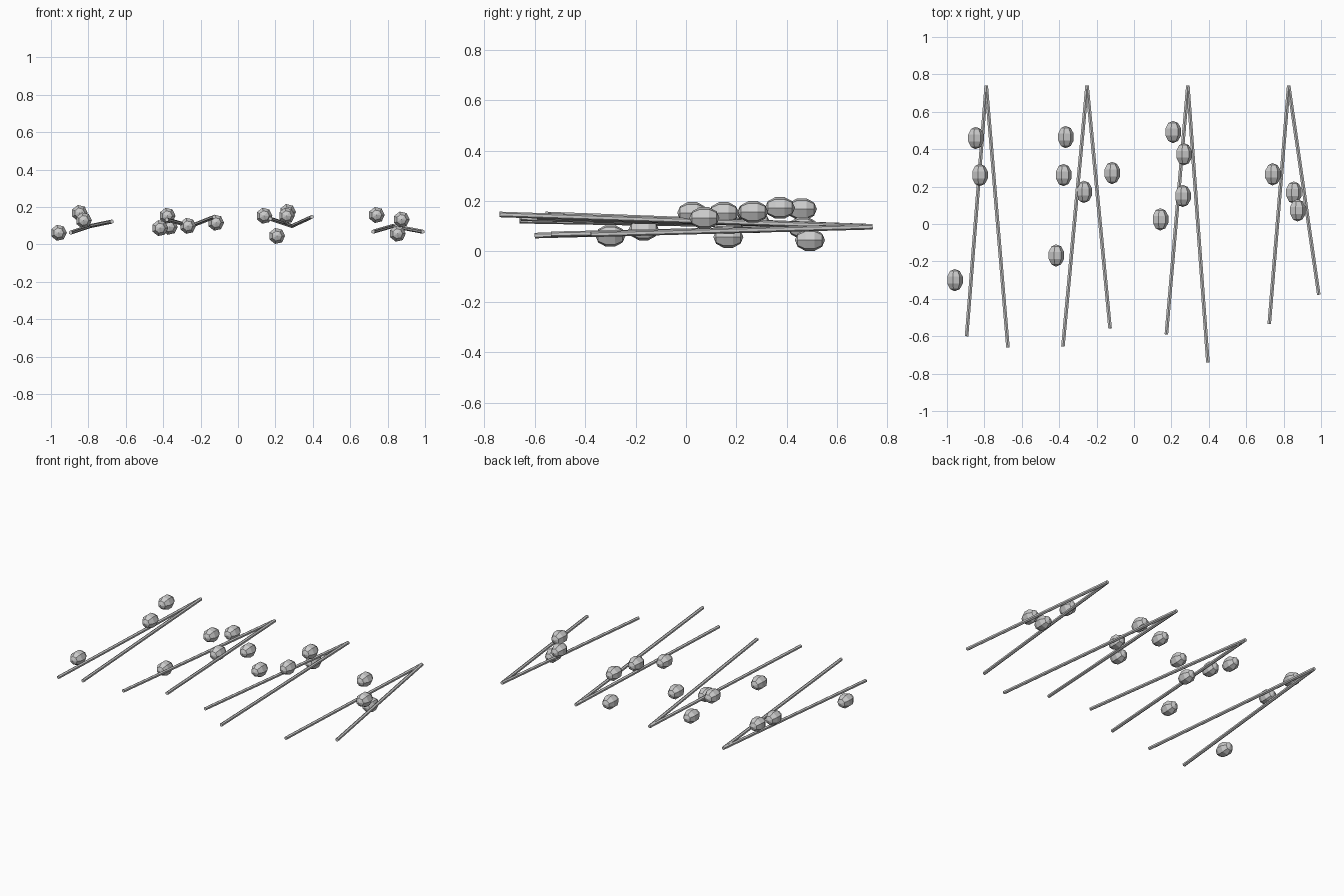
import bpy, bmesh, math
from mathutils import Vector, Matrix

cube = bpy.data.objects.get("Cube")
if cube:
    bpy.data.objects.remove(cube)

colour = (0.6, 0.6, 0.6, 1)
grey = bpy.data.materials.new("light grey")
grey.use_nodes = True
grey.diffuse_color = colour
grey.node_tree.nodes["Principled BSDF"].inputs["Base Color"].default_value = colour


def finish(name, bm):
    mesh = bpy.data.meshes.new(name)
    bm.to_mesh(mesh)
    bm.free()
    mesh.materials.append(grey)
    bpy.context.collection.objects.link(bpy.data.objects.new(name, mesh))


def rod(name, start, end, radius=0.011):
    start, end = Vector(start), Vector(end)
    axis = end - start
    turn = axis.to_track_quat('Z', 'Y').to_matrix().to_4x4()
    bm = bmesh.new()
    bmesh.ops.create_cone(bm, cap_ends=True, segments=6, radius1=radius, radius2=radius,
                          depth=axis.length, matrix=Matrix.Translation((start + end) / 2) @ turn)
    finish(name, bm)


def pebble(name, centre):
    # Faceted ball with its poles along y, stretched front to back
    bm = bmesh.new()
    bmesh.ops.create_uvsphere(bm, u_segments=7, v_segments=5, radius=0.046)
    shape = (Matrix.Translation(centre) @ Matrix.Diagonal((1, 1.3, 1, 1))
             @ Matrix.Rotation(math.radians(90), 4, 'X')
             @ Matrix.Rotation(math.radians(-90), 4, 'Z'))
    bmesh.ops.transform(bm, matrix=shape, verts=bm.verts)
    finish(name, bm)


# Each group: shared tip x, the two rod ends, and the pebbles around them
groups = [
    (-0.79, [(-0.895, -0.6, 0.063), (-0.674, -0.66, 0.122)],
     [(-0.847, 0.46, 0.168), (-0.825, 0.262, 0.128), (-0.959, -0.3, 0.062)]),
    (-0.251, [(-0.38, -0.655, 0.132), (-0.128, -0.558, 0.147)],
     [(-0.366, 0.465, 0.094), (-0.378, 0.262, 0.153), (-0.268, 0.172, 0.099),
      (-0.118, 0.273, 0.116), (-0.417, -0.168, 0.087)]),
    (0.288, [(0.173, -0.59, 0.137), (0.395, -0.74, 0.147)],
     [(0.208, 0.492, 0.045), (0.266, 0.373, 0.173), (0.26, 0.15, 0.153), (0.14, 0.025, 0.153)]),
    (0.827, [(0.723, -0.535, 0.068), (0.988, -0.378, 0.068)],
     [(0.741, 0.266, 0.157), (0.853, 0.168, 0.057), (0.874, 0.073, 0.133)]),
]

for g, (tip_x, ends, pebbles) in enumerate(groups, 1):
    for side, end in zip(("right", "left"), ends):
        rod(f"rod_{g}_{side}", (tip_x, 0.74, 0.098), end)
    for p, centre in enumerate(pebbles, 1):
        pebble(f"pebble_{g}_{p}", centre)
